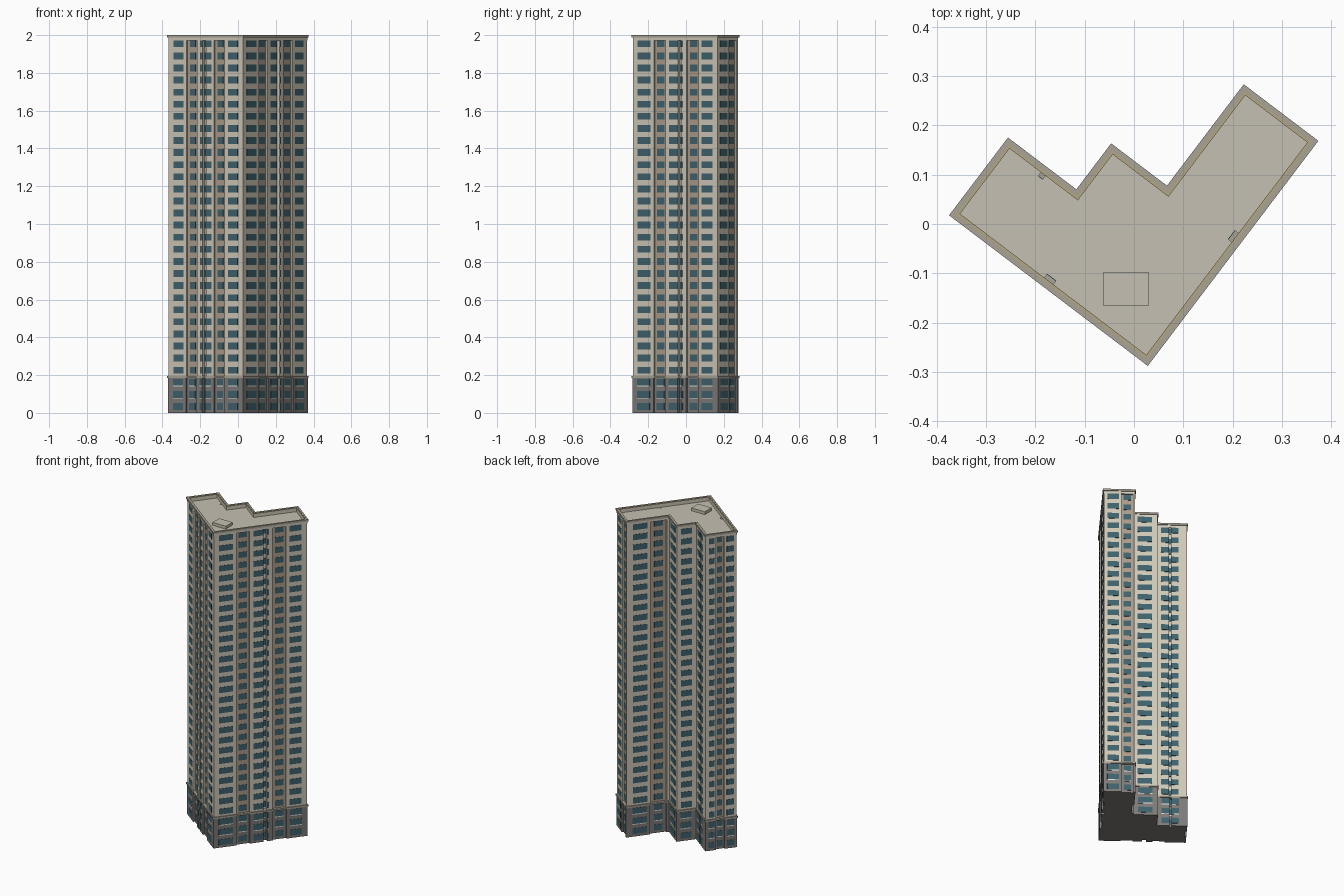
import bpy, bmesh
from mathutils import Vector

if "Cube" in bpy.data.objects:
    bpy.data.objects.remove(bpy.data.objects["Cube"])

def material(name, rgb):
    m = bpy.data.materials.new(name)
    m.diffuse_color = (*rgb, 1)
    m.use_nodes = True
    m.node_tree.nodes["Principled BSDF"].inputs["Base Color"].default_value = m.diffuse_color
    return m

CREAM = material("cream_wall", (0.64, 0.59, 0.49))
TAN = material("tan_recess", (0.42, 0.34, 0.26))
GREY = material("grey_base", (0.21, 0.20, 0.19))
GLASS = material("blue_glass", (0.05, 0.125, 0.155))
TRIM = material("stone_trim", (0.40, 0.37, 0.31))
ROOF = material("roof_grey", (0.56, 0.53, 0.45))
OCHRE = material("ochre_coping", (0.45, 0.38, 0.23))
SILL = material("pale_sill", (0.75, 0.74, 0.70))

# Stepped plan, counter-clockwise, in axes turned to the long walls
U, V = Vector((0.797, -0.604)), Vector((0.604, 0.797))
ORIGIN = Vector((0.028, -0.288))
STEPS = [(-0.506, 0), (0, 0), (0, 0.573), (-0.190, 0.573), (-0.190, 0.315),
         (-0.332, 0.315), (-0.332, 0.198), (-0.506, 0.198)]
PLAN = [ORIGIN + U * a + V * b for a, b in STEPS]

# Per wall: recesses (start, end, depth, tan?) and windows (start, end)
T, S = 0.010, 0.020
WALLS = [
    ([(.24, .38, T, 1), (.455, .50, S, 0), (.61, .75, T, 1)],
     [(.07, .20), (.27, .35), (.425, .575), (.64, .72), (.80, .93)]),
    ([(.245, .385, T, 1), (.53, .57, S, 0), (.63, .775, T, 1)],
     [(.055, .205), (.27, .36), (.425, .59), (.66, .75), (.81, .94)]),
    ([(.56, .94, T, 1)], [(.12, .48), (.64, .87)]),
    ([(.56, .94, T, 1)], [(.15, .49), (.66, .86)]),
    ([], [(.19, .78)]),
    ([], [(.20, .76)]),
    ([(.42, .48, S, 0)], [(.15, .72)]),
    ([(.33, .60, T, 1)], [(.10, .28), (.38, .55), (.68, .91)]),
]

def frame(poly, i):
    p, q = poly[i], poly[(i + 1) % len(poly)]
    d = (q - p).normalized()
    return p, d, Vector((d.y, -d.x)), (q - p).length

def inset(poly, dist):
    out = []
    for i in range(len(poly)):
        n0, n1 = frame(poly, i - 1)[2], frame(poly, i)[2]
        out.append(poly[i] - (n0 + n1) * dist)   # all corners are square
    return out

def finish(bm, name, mats):
    bmesh.ops.recalc_face_normals(bm, faces=bm.faces)
    me = bpy.data.meshes.new(name)
    bm.to_mesh(me)
    bm.free()
    for m in mats:
        me.materials.append(m)
    ob = bpy.data.objects.new(name, me)
    bpy.context.collection.objects.link(ob)

def segments(i):
    """Runs along one wall: start, end, depth, tan flag."""
    runs, t = [], 0
    for a, b, depth, tan in WALLS[i][0]:
        runs += [(t, a, 0, 0), (a, b, depth, tan)]
        t = b
    return runs + [(t, 1, 0, 0)]

def facade_block(name, poly, z0, z1, mats):
    """Extruded plan with vertical recesses cut into each wall."""
    pts, cols = [], []
    for i in range(len(poly)):
        p, d, n, L = frame(poly, i)
        for a, b, depth, tan in segments(i):
            pts += [p + d * a * L - n * depth, p + d * b * L - n * depth]
            cols += [tan, 0]
    bm = bmesh.new()
    lo = [bm.verts.new((*p, z0)) for p in pts]
    hi = [bm.verts.new((*p, z1)) for p in pts]
    for k in range(len(pts)):
        j = (k + 1) % len(pts)
        if (pts[k] - pts[j]).length > 1e-5:
            bm.faces.new((lo[k], lo[j], hi[j], hi[k])).material_index = cols[k]
    bmesh.ops.remove_doubles(bm, verts=bm.verts, dist=1e-5)
    for z in (z0, z1):
        rim = [e for e in bm.edges if all(abs(v.co.z - z) < 1e-5 for v in e.verts)]
        cap = bmesh.ops.contextual_create(bm, geom=rim)["faces"]
        for f in cap:
            f.material_index = 2
    finish(bm, name, mats)

def box(bm, p, d, n, a0, a1, n0, n1, z0, z1):
    vs = [bm.verts.new((*(p + d * a + n * k), z)) for z in (z0, z1)
          for a, k in ((a0, n0), (a1, n0), (a1, n1), (a0, n1))]
    for f in ((3, 2, 1, 0), (4, 5, 6, 7), (0, 1, 5, 4), (1, 2, 6, 5), (2, 3, 7, 6), (3, 0, 4, 7)):
        bm.faces.new([vs[k] for k in f])

def windows(name, poly, rows, z_off, height, mat):
    """Thin plates on every floor, following the recesses."""
    bm = bmesh.new()
    for i in range(len(poly)):
        p, d, n, L = frame(poly, i)
        for a, b, depth, tan in segments(i):
            for w0, w1 in WALLS[i][1]:
                s, e = max(a, w0), min(b, w1)
                if e - s < 0.005:
                    continue
                for r in rows:
                    z = 0.034 + r * 0.064 + z_off
                    box(bm, p, d, n, s * L, e * L, -depth - 0.001, -depth + 0.0015,
                        z - height / 2, z + height / 2)
    finish(bm, name, [mat])

def ring(name, outer, inner, z0, z1, mat):
    """Mitred band running round the plan."""
    loops = [(inset(PLAN, o), z) for o, z in ((outer, z0), (outer, z1), (inner, z1), (inner, z0))]
    bm = bmesh.new()
    vs = [[bm.verts.new((*p, z)) for p in poly] for poly, z in loops]
    for k in range(4):
        for i in range(len(PLAN)):
            j = (i + 1) % len(PLAN)
            bm.faces.new((vs[k][i], vs[k][j], vs[k - 3][j], vs[k - 3][i]))
    finish(bm, name, [mat])

wall, base = inset(PLAN, 0.006), inset(PLAN, 0.003)

# Tower and podium
facade_block("tower_walls", wall, 0.19, 1.974, [CREAM, TAN, ROOF])
facade_block("podium", base, 0.0, 0.19, [GREY, GREY, GREY])

# Windows and podium sills
windows("tower_windows", wall, range(3, 31), 0, 0.036, GLASS)
windows("podium_windows", base, range(3), 0, 0.036, GLASS)
windows("podium_sills", base, range(1, 3), -0.0205, 0.005, SILL)

# Ledge, parapet and coping
ring("podium_ledge", 0.0, 0.03, 0.186, 0.196, TRIM)
ring("parapet", 0.005, 0.016, 1.972, 1.995, CREAM)
ring("cornice", 0.0, 0.010, 1.988, 2.0, TRIM)
ring("coping", 0.010, 0.016, 1.994, 1.998, OCHRE)

# Roof hatch
bm = bmesh.new()
box(bm, Vector((-0.063, -0.165)), Vector((1, 0)), Vector((0, 1)), 0, 0.093, 0, 0.067, 1.97, 1.992)
finish(bm, "roof_hatch", [ROOF])
